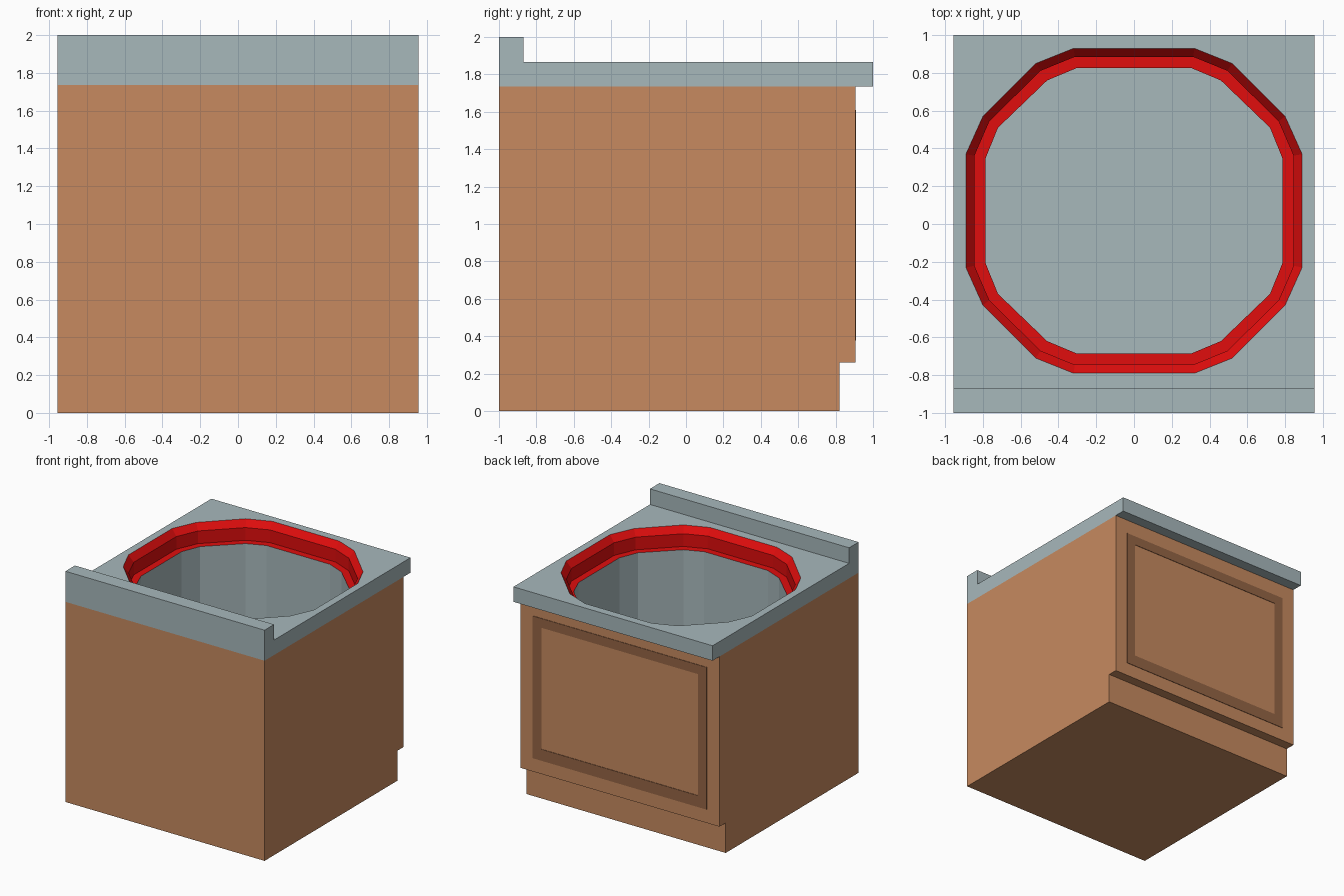
import bpy, bmesh

if "Cube" in bpy.data.objects:
    bpy.data.objects.remove(bpy.data.objects["Cube"])

W = 0.955          # half width
TOP, UNDER = 1.865, 1.735


def material(name, rgb):
    m = bpy.data.materials.new(name)
    m.diffuse_color = (*rgb, 1)
    m.use_nodes = True
    m.node_tree.nodes["Principled BSDF"].inputs["Base Color"].default_value = m.diffuse_color
    return m


STONE = material("stone", (0.39, 0.48, 0.50))
WOOD = material("wood", (0.57, 0.255, 0.115))
DARK_WOOD = material("dark_wood", (0.30, 0.13, 0.06))
RED = material("red", (0.75, 0.004, 0.004))


def finish(bm, name, mat):
    me = bpy.data.meshes.new(name)
    bm.to_mesh(me)
    bm.free()
    me.materials.append(mat)
    ob = bpy.data.objects.new(name, me)
    bpy.context.collection.objects.link(ob)
    return ob


def extrude_profile(pts, skip=()):
    """Side profile (y, z), clockwise seen from +x, extruded across the width."""
    bm = bmesh.new()
    a = [bm.verts.new((-W, y, z)) for y, z in pts]
    b = [bm.verts.new((W, y, z)) for y, z in pts]
    n = len(pts)
    for i in range(n):
        if i not in skip:
            j = (i + 1) % n
            bm.faces.new((a[i], a[j], b[j], b[i]))
    bm.faces.new(a[::-1])
    bm.faces.new(b)
    bmesh.ops.recalc_face_normals(bm, faces=bm.faces)
    return bm, a, b


# Opening outline: one corner (outer and inner size), mirrored to 16 points
OUTER = [(0.89, 0.30), (0.80, 0.50), (0.52, 0.78), (0.32, 0.86)]
INNER = [(0.785, 0.28), (0.72, 0.44), (0.46, 0.69), (0.305, 0.755)]


def outline(t):
    q = [(a + (c - a) * t, b + (d - b) * t) for (a, b), (c, d) in zip(OUTER, INNER)]
    loop = q + [(-x, y) for x, y in q[::-1]]
    loop += [(-x, -y) for x, y in loop]
    return [(x, y + 0.07) for x, y in loop]


def loft(name, levels, mat, floor=False):
    bm = bmesh.new()
    rings = [[bm.verts.new((x, y, z)) for x, y in outline(t)] for t, z in levels]
    for r, s in zip(rings, rings[1:]):
        for i in range(16):
            j = (i + 1) % 16
            bm.faces.new((r[j], r[i], s[i], s[j]))
    if floor:
        bm.faces.new(rings[-1])
    bm.normal_update()
    return finish(bm, name, mat)


# Cabinet with toe kick, open under the worktop
bm, _, _ = extrude_profile([(-1, 0), (-1, UNDER), (0.905, UNDER), (0.905, 0.26),
                            (0.82, 0.26), (0.82, 0)], skip=(1,))
finish(bm, "cabinet", WOOD)

# Worktop with raised back edge; its top is filled around the opening
bm, a, b = extrude_profile([(-1, UNDER), (-1, 2), (-0.87, 2), (-0.87, TOP),
                            (1, TOP), (1, UNDER), (0.905, UNDER)], skip=(3, 6))
border = [a[3], a[4], b[4], b[3]]
hole = [bm.verts.new((x, y, TOP)) for x, y in outline(0)]
edges = []
for loop in (border, hole):
    for i, v in enumerate(loop):
        w = loop[(i + 1) % len(loop)]
        edges.append(bm.edges.get((v, w)) or bm.edges.new((v, w)))
fill = bmesh.ops.triangle_fill(bm, use_beauty=True, edges=edges, normal=(0, 0, 1))
for f in fill["geom"]:
    if isinstance(f, bmesh.types.BMFace):
        f.normal_update()
        if f.normal.z < 0:
            f.normal_flip()
finish(bm, "worktop", STONE)

# Red rim sloping in, dropping, then forming a ledge
loft("rim", [(0, TOP), (0.43, 1.81), (0.43, 1.70), (1, 1.70)], RED)

# Deep basin below the ledge
loft("basin", [(1, 1.70), (1, 0.85)], STONE, floor=True)

# Dark border on the door
bm = bmesh.new()
outer = [(-0.835, 0.377), (0.835, 0.377), (0.835, 1.61), (-0.835, 1.61)]
inner = [(-0.75, 0.476), (0.75, 0.476), (0.75, 1.53), (-0.75, 1.53)]
loops = [[bm.verts.new((x, y, z)) for x, z in pts]
         for pts, y in ((outer, 0.905), (outer, 0.909), (inner, 0.909), (inner, 0.905))]
for r, s in zip(loops, loops[1:]):
    for i in range(4):
        j = (i + 1) % 4
        bm.faces.new((r[j], r[i], s[i], s[j]))
bm.normal_update()
finish(bm, "door_border", DARK_WOOD)
